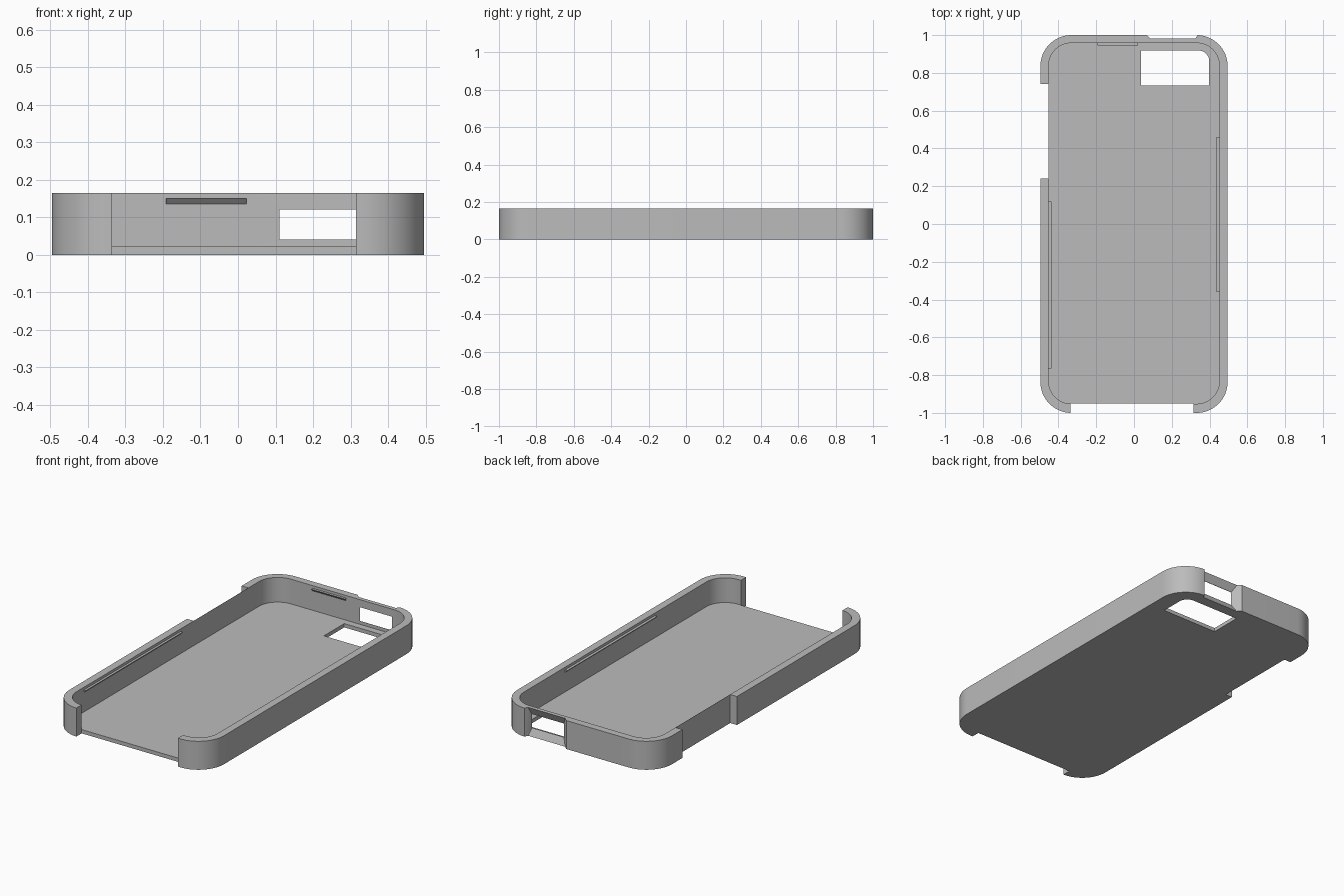
import bpy
import bmesh
from math import cos, sin, pi

if "Cube" in bpy.data.objects:
    bpy.data.objects.remove(bpy.data.objects["Cube"], do_unlink=True)

HALF_X, HEIGHT, FLOOR = 0.496, 0.165, 0.022
IN_X, IN_FRONT, IN_BACK = 0.452, -0.952, 0.958

grey = bpy.data.materials.new("plain_grey")
grey.use_nodes = True
grey.diffuse_color = (0.5, 0.5, 0.5, 1)
grey.node_tree.nodes["Principled BSDF"].inputs["Base Color"].default_value = (0.5, 0.5, 0.5, 1)


def loft(name, start, end):
    """Closed solid between two matching loops of points."""
    bm = bmesh.new()
    a = [bm.verts.new(p) for p in start]
    b = [bm.verts.new(p) for p in end]
    n = len(a)
    bm.faces.new(a)
    bm.faces.new(b[::-1])
    for i in range(n):
        j = (i + 1) % n
        bm.faces.new((a[j], a[i], b[i], b[j]))
    bmesh.ops.recalc_face_normals(bm, faces=bm.faces)
    mesh = bpy.data.meshes.new(name)
    bm.to_mesh(mesh)
    bm.free()
    mesh.materials.append(grey)
    obj = bpy.data.objects.new(name, mesh)
    bpy.context.collection.objects.link(obj)
    return obj


def slab(name, x0, x1, y0, y1, z0, z1, radii=(0, 0, 0, 0), steps=16):
    """Upright plate; radii run back left, back right, front right, front left as seen in plan."""
    corners = ((x1, y1, -1, -1), (x0, y1, 1, -1), (x0, y0, 1, 1), (x1, y0, -1, 1))
    outline = []
    for k, ((x, y, sx, sy), r) in enumerate(zip(corners, radii)):
        for i in range(steps + 1 if r else 1):
            t = (k + i / steps) * pi / 2
            outline.append((x + sx * r + r * cos(t), y + sy * r + r * sin(t)) if r else (x, y))
    return loft(name, [(x, y, z0) for x, y in outline], [(x, y, z1) for x, y in outline])


def rect_y(y, x0, x1, z0, z1):
    return [(x0, y, z0), (x1, y, z0), (x1, y, z1), (x0, y, z1)]


def cut(target, cutter):
    cutter.hide_render = True
    mod = target.modifiers.new("cut", "BOOLEAN")
    mod.operation = "DIFFERENCE"
    mod.solver = "EXACT"
    mod.object = cutter
    bpy.context.view_layer.objects.active = target
    bpy.ops.object.modifier_apply(modifier=mod.name)
    bpy.data.objects.remove(cutter, do_unlink=True)


# Tray with rounded corners
case = slab("case_shell", -HALF_X, HALF_X, -1, 1, 0, HEIGHT, (0.165,) * 4)
cut(case, slab("cavity", -IN_X, IN_X, IN_FRONT, IN_BACK, FLOOR, 0.3, (0.12,) * 4))

# Gaps in the front wall and the side wall
cut(case, slab("front_gap", -0.336, 0.315, -1.1, IN_FRONT + 0.001, -0.1, 0.3))
cut(case, slab("side_gap", -0.6, -IN_X - 0.001, 0.242, 0.742, -0.1, 0.3))

# Camera window in the floor
cut(case, slab("camera_window", 0.038, 0.398, 0.732, 0.918, -0.1, 0.1, (0.055, 0, 0, 0)))

# Flared port and its straight inner opening in the back wall
cut(case, loft("port_flare", rect_y(0.955, 0.116, 0.312, 0.05, 0.11),
               rect_y(1.005, 0.061, 0.338, -0.05, 0.215)))
cut(case, slab("port_opening", 0.111, 0.315, 0.93, 0.99, 0.041, 0.121))

bpy.ops.object.select_all(action="DESELECT")
case.select_set(True)
bpy.context.view_layer.objects.active = case
bpy.ops.object.shade_smooth_by_angle(angle=pi / 6)


# Retaining ridges: flat on top, sloping back to the wall below
def ridge(name, start, end, inward):
    def section(p):
        x, y = p
        dx, dy = inward
        return [(x - dx * 0.2, y - dy * 0.2, 0.15), (x + dx, y + dy, 0.15),
                (x, y, 0.135), (x - dx * 0.2, y - dy * 0.2, 0.135)]
    return loft(name, section(start), section(end))


ridge("left_ridge", (IN_X, -0.36), (IN_X, 0.46), (-0.016, 0))
ridge("right_ridge", (-IN_X, -0.765), (-IN_X, 0.12), (0.014, 0))
ridge("back_ridge", (-0.192, IN_BACK), (0.022, IN_BACK), (0, -0.014))
